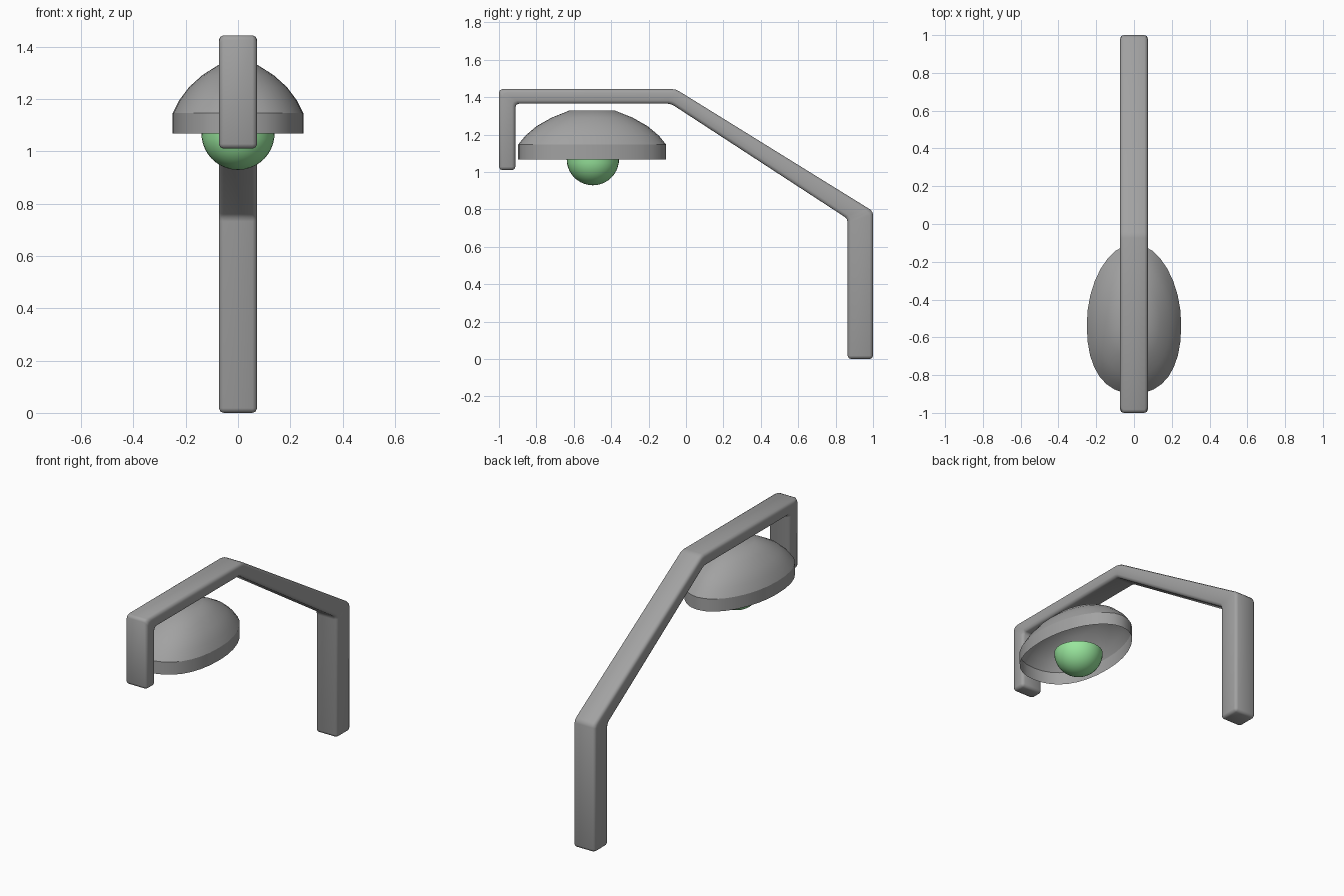
import bpy, bmesh, math

if "Cube" in bpy.data.objects:
    bpy.data.objects.remove(bpy.data.objects["Cube"])


def material(name, color):
    mat = bpy.data.materials.new(name)
    mat.diffuse_color = color
    mat.use_nodes = True
    mat.node_tree.nodes["Principled BSDF"].inputs["Base Color"].default_value = mat.diffuse_color
    return mat


def finish(name, bm, mat, angle=50):
    bmesh.ops.recalc_face_normals(bm, faces=bm.faces)
    me = bpy.data.meshes.new(name)
    bm.to_mesh(me)
    bm.free()
    ob = bpy.data.objects.new(name, me)
    bpy.context.collection.objects.link(ob)
    me.materials.append(mat)
    bpy.ops.object.select_all(action='DESELECT')
    bpy.context.view_layer.objects.active = ob
    ob.select_set(True)
    bpy.ops.object.shade_smooth_by_angle(angle=math.radians(angle))
    return ob


def lathe(profile, center_y, sx, sy, seg=32, egg=False, cap_start=False, cap_end=False):
    """Oval rings from (radius, z) pairs, bridged into a shell; egg makes the front fuller."""
    bm = bmesh.new()
    rings = []
    for r, z in profile:
        ring = []
        for i in range(seg):
            a = 2 * math.pi * i / seg
            c, s = math.cos(a), math.sin(a)
            x, y = sx * c, sy * s
            if egg:
                if s < 0:
                    x = sx * math.copysign(abs(c) ** 0.9, c)
                    y = -sy * abs(s) ** 0.9
                y -= 0.03 * c * c
            ring.append(bm.verts.new((r * x, center_y + r * y, z)))
        rings.append(ring)
    for lo, hi in zip(rings, rings[1:]):
        for i in range(seg):
            j = (i + 1) % seg
            bm.faces.new((lo[i], lo[j], hi[j], hi[i]))
    if cap_start:
        bm.faces.new(rings[0])
    if cap_end:
        bm.faces.new(rings[-1])
    return bm


grey = material("dark_metal", (0.36, 0.36, 0.36, 1))
green = material("green_glass", (0.32, 0.8, 0.34, 1))

# Bent arm: outer and inner corner pairs in the (y, z) plane
W = 0.073
outer = [(-1, 1.01), (-1, 1.443), (-0.055, 1.443), (1, 0.79), (1, 0)]
inner = [(-0.912, 1.01), (-0.912, 1.365), (-0.08, 1.365), (0.864, 0.75), (0.864, 0)]
bm = bmesh.new()
sections = [[bm.verts.new((x, y, z)) for x, (y, z) in
             ((-W, o), (W, o), (W, i), (-W, i))] for o, i in zip(outer, inner)]
for a, b in zip(sections, sections[1:]):
    for k in range(4):
        bm.faces.new((a[k], a[(k + 1) % 4], b[(k + 1) % 4], b[k]))
bm.faces.new(sections[0])
bm.faces.new(sections[-1])
bmesh.ops.recalc_face_normals(bm, faces=bm.faces)
bmesh.ops.bevel(bm, geom=bm.edges[:], offset=0.018, segments=2, profile=0.5, affect='EDGES')
finish("bent_arm", bm, grey, 60)

# Oval lamp shade: flattened dome above a straight rim band, open underneath
CY, SX, SY = -0.502, 0.25, 0.396
dome = [(1, 1.146), (0.9, 1.195), (0.75, 1.245), (0.55, 1.29), (0.3, 1.33)]
finish("shade_dome", lathe(dome, CY, SX, SY, egg=True, cap_end=True), grey, 40)
finish("shade_rim", lathe([(1, 1.068), (1, 1.146)], CY, SX, SY, egg=True), grey, 40)

# Green half-round bulb
R, N = 0.14, 10
bulb = [(math.sin(t), 1.069 - R * math.cos(t))
        for t in (math.pi / 2 * (k + 0.15) / (N + 0.15) for k in range(N + 1))]
finish("bulb", lathe(bulb, -0.498, R, R, cap_start=True, cap_end=True), green)
